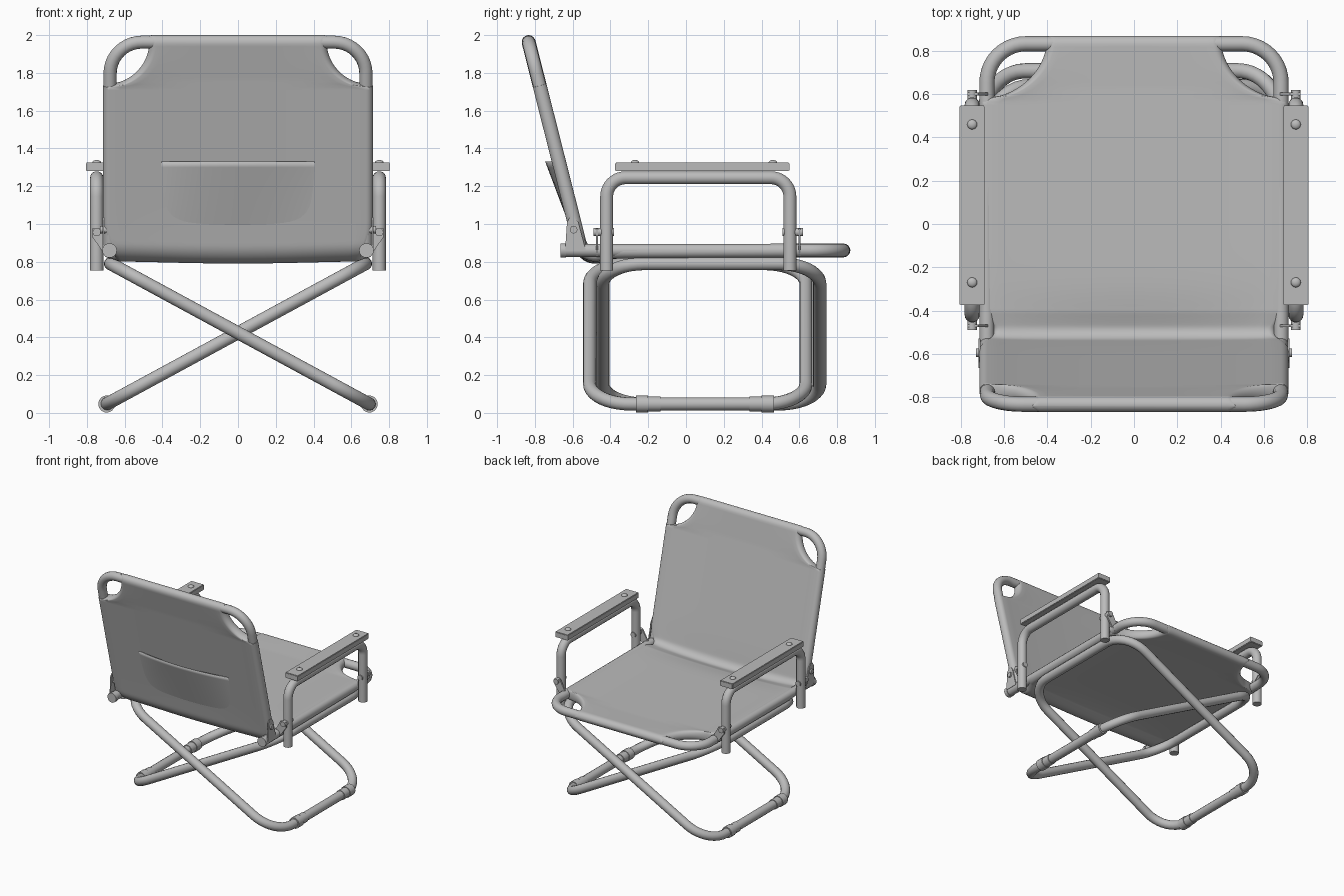
import bpy, bmesh, math
from mathutils import Vector

old = bpy.data.objects.get("Cube")
if old:
    bpy.data.objects.remove(old, do_unlink=True)

grey = bpy.data.materials.new("plain_grey")
grey.use_nodes = True
grey.diffuse_color = (0.5, 0.5, 0.5, 1)
grey.node_tree.nodes["Principled BSDF"].inputs["Base Color"].default_value = (0.5, 0.5, 0.5, 1)

R = 0.035
made = []


def add_object(name, mesh):
    mesh.materials.clear()
    mesh.materials.append(grey)
    obj = bpy.data.objects.new(name, mesh)
    bpy.context.collection.objects.link(obj)
    made.append(obj)
    return obj


def from_bmesh(name, bm):
    bmesh.ops.recalc_face_normals(bm, faces=bm.faces)
    mesh = bpy.data.meshes.new(name)
    bm.to_mesh(mesh)
    bm.free()
    return add_object(name, mesh)


def fillet(corners, radius, closed):
    """Round every bend of a polyline with an arc."""
    pts = [Vector(c) for c in corners]
    n, out = len(pts), []
    for i, p in enumerate(pts):
        if not closed and i in (0, n - 1):
            out.append(p)
            continue
        a = (pts[i - 1] - p).normalized()
        b = (pts[(i + 1) % n] - p).normalized()
        half = a.angle(b) / 2
        inward = (a + b).normalized()
        centre = p + inward * radius / math.sin(half)
        tangent = (b - a).normalized()
        sweep = math.pi / 2 - half
        for k in range(11):
            t = sweep * (k / 5 - 1)
            out.append(centre + (tangent * math.sin(t) - inward * math.cos(t)) * radius)
    return out


def tube(name, corners, bend=0.17, radius=R, closed=False):
    curve = bpy.data.curves.new(name, "CURVE")
    curve.dimensions = "3D"
    curve.bevel_depth = radius
    curve.bevel_resolution = 5
    curve.use_fill_caps = True
    pts = fillet(corners, bend, closed)
    spline = curve.splines.new("POLY")
    spline.points.add(len(pts) - 1)
    for sp, p in zip(spline.points, pts):
        sp.co = (*p, 1)
    spline.use_cyclic_u = closed
    temp = bpy.data.objects.new(name, curve)
    bpy.context.collection.objects.link(temp)
    bpy.context.view_layer.update()
    mesh = bpy.data.meshes.new_from_object(temp.evaluated_get(bpy.context.evaluated_depsgraph_get()))
    bpy.data.objects.remove(temp, do_unlink=True)
    return add_object(name, mesh)


def rod(name, a, b, radius):
    return tube(name, [a, b], radius=radius)


def box(name, lo, hi, bevel=0.004):
    bm = bmesh.new()
    bmesh.ops.create_cube(bm, size=1)
    for v in bm.verts:
        v.co = [l + (h - l) * (c + 0.5) for l, h, c in zip(lo, hi, v.co)]
    bmesh.ops.bevel(bm, geom=bm.edges[:], offset=bevel, segments=2, affect="EDGES")
    return from_bmesh(name, bm)


def plate(name, outline, thickness):
    bm = bmesh.new()
    face = bm.faces.new([bm.verts.new(p) for p in outline])
    new = bmesh.ops.extrude_face_region(bm, geom=[face])["geom"]
    bmesh.ops.translate(bm, vec=thickness, verts=[g for g in new if isinstance(g, bmesh.types.BMVert)])
    return from_bmesh(name, bm)


# Backrest and seat frames
TOP, HIP = Vector((0, -0.833, 1.963)), Vector((0, -0.555, 0.86))
SEAT_Z, FRONT = 0.86, 0.833
X = Vector((0.677, 0, 0))
tube("back_frame", [HIP - X, TOP - X, TOP + X, HIP + X])
tube("seat_frame", [(-0.68, -0.66, SEAT_Z), (-0.68, FRONT, SEAT_Z),
                    (0.68, FRONT, SEAT_Z), (0.68, -0.66, SEAT_Z)], bend=0.18)

# Crossed leg loops with foot sleeves
for name, s, y0, y1 in (("first", 1, -0.51, 0.635), ("second", -1, -0.44, 0.708)):
    foot, head = (0.695 * s, 0.047), (-0.675 * s, 0.79)
    tube(name + "_leg_loop", [(foot[0], y0, foot[1]), (foot[0], y1, foot[1]),
                              (head[0], y1, head[1]), (head[0], y0, head[1])], bend=0.22, closed=True)
    for y, d in ((-0.2, 1), (0.4, -1)):
        rod(name + "_foot_sleeve", (foot[0], y - 0.065, foot[1]), (foot[0], y + 0.065, foot[1]), 0.04)
        rod(name + "_foot_ring", (foot[0], y - 0.065 * d, foot[1]), (foot[0], y, foot[1]), 0.045)

# Fabric sling: rounded flat section swept down the back and along the seat
SPINE = fillet([TOP, (0, -0.545, 0.825), (0, -0.4, 0.855), (0, FRONT, SEAT_Z)], 0.09, False)
BEND = Vector((0, -0.5, 0.85))


def half_width(p):
    back = (TOP.z - p.z) / 0.23
    seat = (FRONT + 0.035 - p.y) / 0.29
    if back < 1:
        return 0.715 - 0.245 * math.sqrt(1 - max(back, 0) ** 2)
    if seat < 1:
        return 0.715 - 0.315 * math.sqrt(1 - max(seat, 0) ** 2)
    return 0.715 - 0.06 * math.exp(-((p - BEND).length / 0.08) ** 2)


def spine_samples():
    out = []
    for a, b in zip(SPINE, SPINE[1:]):
        steps = max(1, round((b - a).length / 0.015))
        out += [a.lerp(b, k / steps) for k in range(steps)]
    return out + [SPINE[-1]]


def sling():
    pts, rows = spine_samples(), []
    # Roll the fabric over the bars at both ends
    d0, d1 = (pts[0] - pts[1]).normalized(), (pts[-1] - pts[-2]).normalized()
    roll = [(math.sin(math.radians(a)), math.cos(math.radians(a))) for a in (30, 55, 75, 88)]
    full = [(p, 1) for p in pts]
    full = [(pts[0] + d0 * s * 0.037, c) for s, c in reversed(roll)] + full
    full += [(pts[-1] + d1 * s * 0.037, c) for s, c in roll]
    bm = bmesh.new()
    for i, (p, squash) in enumerate(full):
        q, r = full[max(i - 1, 0)][0], full[min(i + 1, len(full) - 1)][0]
        d = (r - q).normalized()
        normal = Vector((0, -d.z, d.y))
        w = half_width(p)
        ends = min((p - TOP).length, (p - SPINE[-1]).length)
        sag = 0.022 * math.exp(-((p - BEND).length / 0.15) ** 2)
        thick = 0.037 - 0.008 * min(1, ends / 0.2)
        xs = [w - 0.037 * (1 - math.cos(math.radians(a))) for a in range(0, 91, 15)]
        hs = [0.037 * math.sin(math.radians(a)) for a in range(0, 91, 15)]
        for f in (0.92, 0.8, 0.6, 0.4, 0.2, 0):
            xs.append((w - 0.037) * f)
            hs.append(thick + (0.037 - thick) * f ** 4)
        top = list(zip(xs, hs))
        top += [(-x, h) for x, h in reversed(top[:-1])]
        ring = top + [(x, -h) for x, h in reversed(top[1:-1])]
        rows.append([bm.verts.new(p + Vector((x, 0, 0)) + normal * (h * squash)
                                  - Vector((0, 0, sag * (1 - (x / w) ** 2)))) for x, h in ring])
    n = len(rows[0])
    for a, b in zip(rows, rows[1:]):
        for k in range(n):
            bm.faces.new((a[k], a[(k + 1) % n], b[(k + 1) % n], b[k]))
    bm.faces.new(rows[0])
    bm.faces.new(rows[-1])
    from_bmesh("fabric_sling", bm)


sling()

# Pocket bulging out of the rear of the backrest
bm = bmesh.new()
slope = (TOP.y - HIP.y) / (TOP.z - HIP.z)
grid = []
for j in range(13):
    v = j / 12
    row = []
    for i in range(33):
        u = i / 16 - 1
        z = 0.97 + 0.36 * v
        lift = 0.027 + 0.045 * max(0, 1 - (u / 0.96) ** 2) * v
        row.append(bm.verts.new((0.44 * u, HIP.y + slope * (z - HIP.z) - lift, z)))
    grid.append(row)
for a, b in zip(grid, grid[1:]):
    for k in range(32):
        bm.faces.new((a[k], a[k + 1], b[k + 1], b[k]))
pocket = from_bmesh("back_pocket", bm)
pocket.modifiers.new("cloth_thickness", "SOLIDIFY").thickness = 0.006

for side, s in (("left", 1), ("right", -1)):
    # Armrest tube, pad and rivets
    ax = 0.748 * s
    tube(side + "_arm_tube", [(ax, -0.42, 0.755), (ax, -0.42, 1.245), (ax, 0.55, 1.245), (ax, 0.55, 0.755)], bend=0.1)
    box(side + "_arm_pad", (ax - 0.058, -0.375, 1.28), (ax + 0.058, 0.547, 1.325))
    for y in (-0.27, 0.46):
        bm = bmesh.new()
        bmesh.ops.create_uvsphere(bm, u_segments=16, v_segments=8, radius=0.023)
        for v in bm.verts:
            v.co = (v.co.x + ax, v.co.y + y, v.co.z * 0.6 + 1.325)
        from_bmesh(side + "_pad_rivet", bm)
    # Brackets and bolts joining the arm to the seat rail
    for y, d in ((-0.42, -1), (0.55, 1)):
        py = y + 0.045 * d
        plate(side + "_arm_bracket", [(0.72 * s, py, 0.975), (0.77 * s, py, 0.975), (0.77 * s, py, 0.93),
                                      (0.7 * s, py, 0.83), (0.65 * s, py, 0.85)], (0, 0.012 * d, 0))
        rod(side + "_arm_bolt", (ax, y - 0.04 * d, 0.957), (ax, y + 0.07 * d, 0.957), 0.022)
    # Hinge plate, bolt and rail end cap
    hx = 0.71 * s
    plate(side + "_hinge_plate", [(hx, -0.64, 0.86), (hx, -0.63, 1.01), (hx, -0.615, 1.035),
                                  (hx, -0.59, 1.035), (hx, -0.57, 1.01), (hx, -0.53, 0.86)], (0.008 * s, 0, 0))
    rod(side + "_hinge_bolt", (0.62 * s, -0.595, 0.97), (0.73 * s, -0.595, 0.97), 0.02)
    rod(side + "_rail_cap", (0.68 * s, -0.665, SEAT_Z), (0.68 * s, -0.635, SEAT_Z), 0.039)

bpy.ops.object.select_all(action="DESELECT")
for obj in made:
    obj.select_set(True)
bpy.context.view_layer.objects.active = made[0]
bpy.ops.object.shade_smooth_by_angle(angle=math.radians(40))
